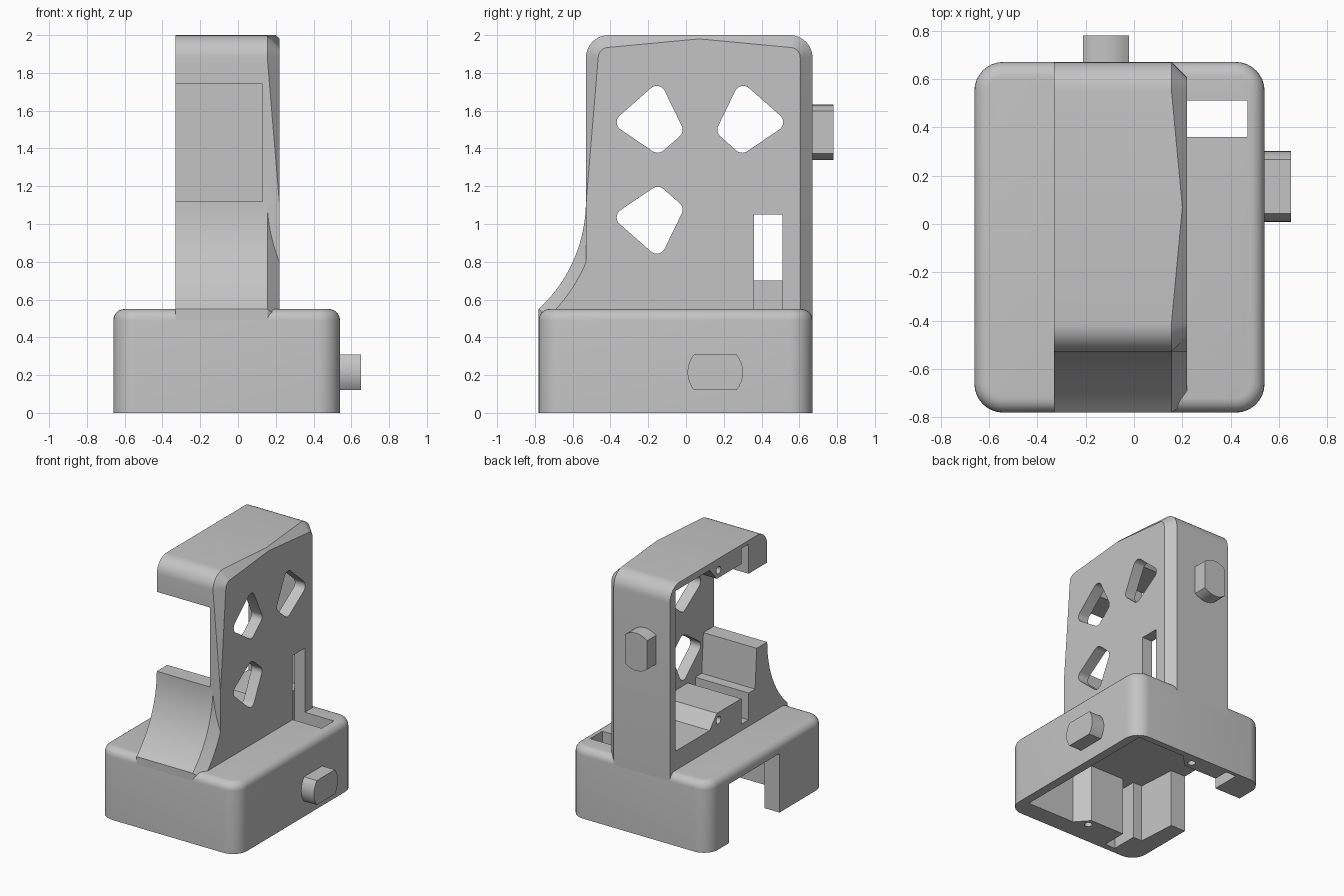
import bpy, bmesh
from math import sin, cos, pi, asin, sqrt
from mathutils import Matrix, Vector
from mathutils.geometry import convex_hull_2d

if "Cube" in bpy.data.objects:
    bpy.data.objects.remove(bpy.data.objects["Cube"])

grey = bpy.data.materials.new("plain grey")
grey.use_nodes = True
colour = (0.55, 0.55, 0.55, 1)
grey.diffuse_color = colour
grey.node_tree.nodes["Principled BSDF"].inputs["Base Color"].default_value = colour

# The base is the same housing as the upright, laid over on its open side
TURN = Matrix(((0, 1, 0, -.13), (0, 0, 1, -1.33), (1, 0, 0, .33), (0, 0, 0, 1)))
KEEP = Matrix.Identity(4)


def loft(name, rings, matrix=KEEP):
    """Closed solid through matching rings of points."""
    bm = bmesh.new()
    rows = [[bm.verts.new(matrix @ Vector(p)) for p in ring] for ring in rings]
    n = len(rows[0])
    for a, b in zip(rows, rows[1:]):
        for i in range(n):
            j = (i + 1) % n
            bm.faces.new((a[i], a[j], b[j], b[i]))
    bm.faces.new(rows[0])
    bm.faces.new(rows[-1])
    bmesh.ops.remove_doubles(bm, verts=bm.verts, dist=1e-5)
    bmesh.ops.recalc_face_normals(bm, faces=bm.faces)
    mesh = bpy.data.meshes.new(name)
    bm.to_mesh(mesh)
    bm.free()
    mesh.materials.append(grey)
    obj = bpy.data.objects.new(name, mesh)
    bpy.context.collection.objects.link(obj)
    return obj


def prism(name, outline, x0, x1, matrix=KEEP):
    """Extrude a (y, z) outline along x."""
    return loft(name, [[(x, y, z) for y, z in outline] for x in (x0, x1)], matrix)


def arc(cy, cz, r, a0, a1, n=8):
    return [(cy + r * cos(a0 + (a1 - a0) * i / n),
             cz + r * sin(a0 + (a1 - a0) * i / n)) for i in range(n + 1)]


def box(y0, y1, z0, z1):
    return [(y0, z0), (y1, z0), (y1, z1), (y0, z1)]


def combine(target, other, operation):
    bpy.context.view_layer.objects.active = target
    mod = target.modifiers.new("join", 'BOOLEAN')
    mod.object, mod.operation, mod.solver = other, operation, 'EXACT'
    bpy.ops.object.modifier_apply(modifier=mod.name)
    bpy.data.objects.remove(other)


def cut_motor_bay(target, matrix):
    """Stepped pocket with an open front and two screw holes."""
    bay = [(-.6, 1.12), (-.4, 1.12), (-.38, .81), (-.3, .81), (-.3, .6), (-.21, .6),
           (-.21, .8), (.09, .8), (.18, .7), (.6, .7), (.6, 1.95), (.18, 1.95),
           (.09, 1.85), (-.21, 1.85), (-.21, 1.97), (-.3, 1.97), (-.3, 1.74), (-.6, 1.74)]
    combine(target, prism("bay_cutter", bay, -.4, .13, matrix), 'DIFFERENCE')
    for z in (.74, 1.91):
        hole = arc(.07, z, .028, 0, 2 * pi, 20)[:-1]
        combine(target, prism("screw_cutter", hole, -.4, 0, matrix), 'DIFFERENCE')


def cut_cable_slot(target):
    combine(target, prism("slot_cutter", box(.36, .51, .4, 1.05), .13, .47), 'DIFFERENCE')


# Base: rounded rectangle with a filleted top edge
def base_ring(z, inset):
    r, ring = .12 - inset, []
    for cx, cy, k in ((.42, .55, 0), (-.54, .55, 1), (-.54, -.66, 2), (.42, -.66, 3)):
        ring += [(x, y, z) for x, y in arc(cx, cy, r, k * pi / 2, (k + 1) * pi / 2)]
    return ring


fillet = [(.49 + .06 * sin(a), .06 - .06 * cos(a)) for a in (i * pi / 12 for i in range(7))]
base = loft("base_housing", [base_ring(0, 0)] + [base_ring(z, i) for z, i in fillet])
cut_motor_bay(base, TURN)
cut_cable_slot(base)

# Upright: outline with a chamfer of varying width on its panel side
C = .065
outer, inner, chamfer = [], [], []


def corner(y, z, iy, iz, c):
    outer.append((y, z))
    inner.append((iy, iz))
    chamfer.append(c)


corner(.67, .47, .67 - C, .47, C)
for cy, a in ((.55, 0), (-.41, pi / 2)):
    for p, q in zip(arc(cy, 1.88, .12, a, a + pi / 2), arc(cy, 1.88, .12 - C, a, a + pi / 2)):
        corner(*p, *q, C)
    if a == 0:
        corner(.07, 2, .07, 1.98, .02)
corner(-.53, 1.1, -.53, 1.1, 0)
corner(-.53, .47, -.53, .47, 0)
upright = loft("upright_housing", [
    [(-.33, y, z) for y, z in outer],
    [(.22 - c, y, z) for (y, z), c in zip(outer, chamfer)],
    [(.22, y, z) for y, z in inner]])

# Curved foot sweeping from the upright to the front of the base
R = .775
sweep = asin(.57 / R)


def foot_ring(x, r):
    curve = arc(-.53 - R, 1.12, r, 0, -sweep, 20)
    return [(x, y, z) for y, z in curve + [(curve[-1][0], .47), (-.45, .47), (-.45, 1.12)]]


foot = loft("foot", [foot_ring(-.33, R), foot_ring(.22 - C, R), foot_ring(.22, R + C)])
combine(upright, foot, 'UNION')
cut_motor_bay(upright, KEEP)
cut_cable_slot(upright)

# Rounded openings in the panel, mirrored about its middle
centres = [(-.32, 1.035), (-.15, 1.15), (-.065, 1.075), (-.155, .89)]
for flip_y, flip_z in ((1, 1), (1, -1), (-1, -1)):
    cloud = []
    for y, z in centres:
        cloud += arc(.074 + flip_y * (y - .074), 1.287 + flip_z * (z - 1.287),
                     .047, 0, 2 * pi, 24)[:-1]
    outline = [cloud[i] for i in convex_hull_2d(cloud)]
    combine(upright, prism("opening_cutter", outline, .08, .3), 'DIFFERENCE')

# Output knobs: round bosses with two flats
knobs = []
for name, matrix in (("upright_knob", KEEP), ("base_knob", TURN)):
    r, half = .147, .095
    a = asin(half / r)
    outline = arc(-.115, 1.485, r, pi / 2 - a, pi / 2 + a) + \
        arc(-.115, 1.485, r, 1.5 * pi - a, 1.5 * pi + a)
    knobs.append(loft(name, [[(x, y, z) for x, z in outline] for y in (.64, .78)], matrix))

for obj in [base, upright] + knobs:
    bpy.ops.object.select_all(action='DESELECT')
    obj.select_set(True)
    bpy.context.view_layer.objects.active = obj
    bpy.ops.object.shade_smooth_by_angle(angle=pi / 7)
